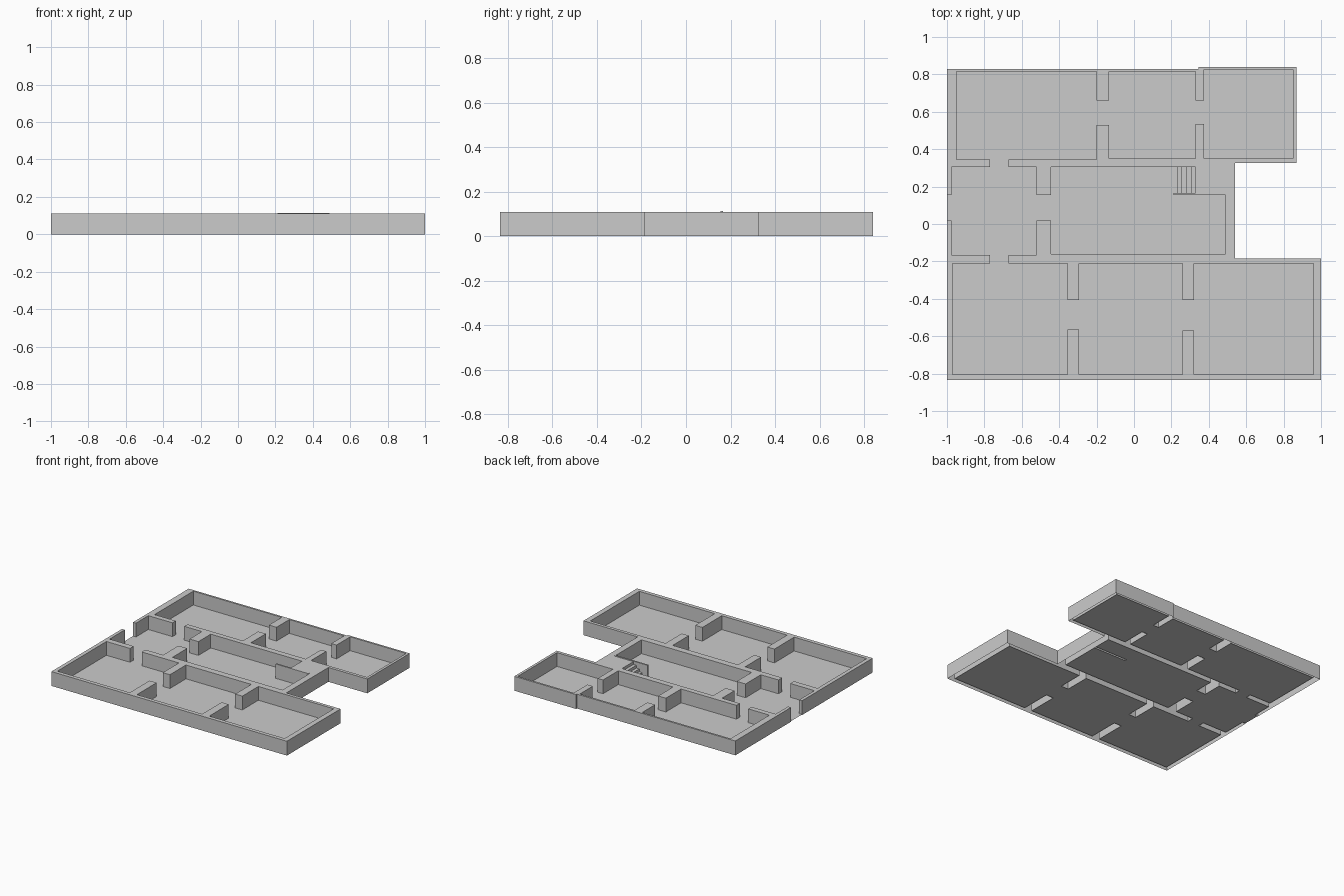
import bpy, bmesh

if "Cube" in bpy.data.objects:
    bpy.data.objects.remove(bpy.data.objects["Cube"])

H, FLOOR, RAIL_H = 0.11, 0.004, 0.114

# rectangles: x0, y0, x1, y1
BLOCKS = [(-1, 0.325, 0.345, 0.83), (0.345, 0.325, 0.87, 0.84),
          (-1, -0.185, 0.54, 0.325), (-1, -0.835, 1, -0.185)]
ROOMS = [(-0.95, 0.345, -0.2, 0.815), (-0.135, 0.35, 0.33, 0.815), (0.375, 0.35, 0.85, 0.825),
         (-0.975, -0.165, -0.52, 0.305), (-0.445, -0.16, 0.49, 0.305),
         (-0.97, -0.805, -0.355, -0.21), (-0.295, -0.805, 0.26, -0.21), (0.32, -0.805, 0.96, -0.21)]
DOORS = [(-0.2, 0.53, -0.135, 0.66), (0.33, 0.535, 0.375, 0.66), (-0.77, 0.305, -0.67, 0.345),
         (-1, 0.02, -0.975, 0.155), (-0.52, 0.02, -0.445, 0.155), (-0.77, -0.21, -0.67, -0.165),
         (-0.355, -0.565, -0.295, -0.405), (0.26, -0.57, 0.32, -0.405)]
RAIL = [(0.21, 0.155, 0.49, 0.167)]
ALL = BLOCKS + ROOMS + DOORS + RAIL
XS = sorted({v for r in ALL for v in (r[0], r[2])})
YS = sorted({v for r in ALL for v in (r[1], r[3])})


def within(rects, x, y):
    return any(a < x < c and b < y < d for a, b, c, d in rects)


def finish(name, bm):
    bmesh.ops.remove_doubles(bm, verts=bm.verts, dist=1e-5)
    bmesh.ops.dissolve_limit(bm, angle_limit=0.01, verts=bm.verts, edges=bm.edges)
    me = bpy.data.meshes.new(name)
    bm.to_mesh(me)
    bm.free()
    ob = bpy.data.objects.new(name, me)
    bpy.context.collection.objects.link(ob)


def plateau(name, inside, z, skirt=True):
    """Flat top over all plan cells passing the test, with side faces down to z = 0."""
    bm = bmesh.new()
    quad = lambda *p: bm.faces.new([bm.verts.new(q) for q in p])
    nx, ny = len(XS) - 1, len(YS) - 1

    def cell(i, j):
        return 0 <= i < nx and 0 <= j < ny and inside((XS[i] + XS[i + 1]) / 2, (YS[j] + YS[j + 1]) / 2)

    for i in range(nx):
        for j in range(ny):
            if not cell(i, j):
                continue
            a, c, b, d = XS[i], XS[i + 1], YS[j], YS[j + 1]
            quad((a, b, z), (c, b, z), (c, d, z), (a, d, z))
            for di, dj, p, q in ((0, -1, (a, b), (c, b)), (1, 0, (c, b), (c, d)),
                                 (0, 1, (c, d), (a, d)), (-1, 0, (a, d), (a, b))):
                if skirt and not cell(i + di, j + dj):
                    quad((*p, 0), (*q, 0), (*q, z), (*p, z))
    finish(name, bm)


# walls, hollow underneath
plateau("walls", lambda x, y: within(BLOCKS, x, y) and not within(ROOMS + DOORS, x, y), H)
# room floors
plateau("floor", lambda x, y: within(ROOMS + DOORS, x, y) and not within(RAIL, x, y), FLOOR, False)
# low wall beside the stairs
plateau("stair_wall", lambda x, y: within(RAIL, x, y), RAIL_H)

# stairs with landing: stepped profile swept along y
bm = bmesh.new()
profile = [(0.23, FLOOR)]
steps = 5
for k in range(steps):
    z = FLOOR + (H - FLOOR) * (k + 1) / steps
    profile += [(0.23 + 0.025 * k, z), (0.23 + 0.025 * (k + 1), z)]
profile[-1] = (0.49, H)
for (xa, za), (xb, zb) in zip(profile, profile[1:]):
    bm.faces.new([bm.verts.new(p) for p in
                  ((xa, 0.167, za), (xb, 0.167, zb), (xb, 0.305, zb), (xa, 0.305, za))])
bmesh.ops.recalc_face_normals(bm, faces=bm.faces)
for f in bm.faces:
    if f.normal.z < -0.5 or f.normal.x > 0.5:
        f.normal_flip()
finish("stairs", bm)
